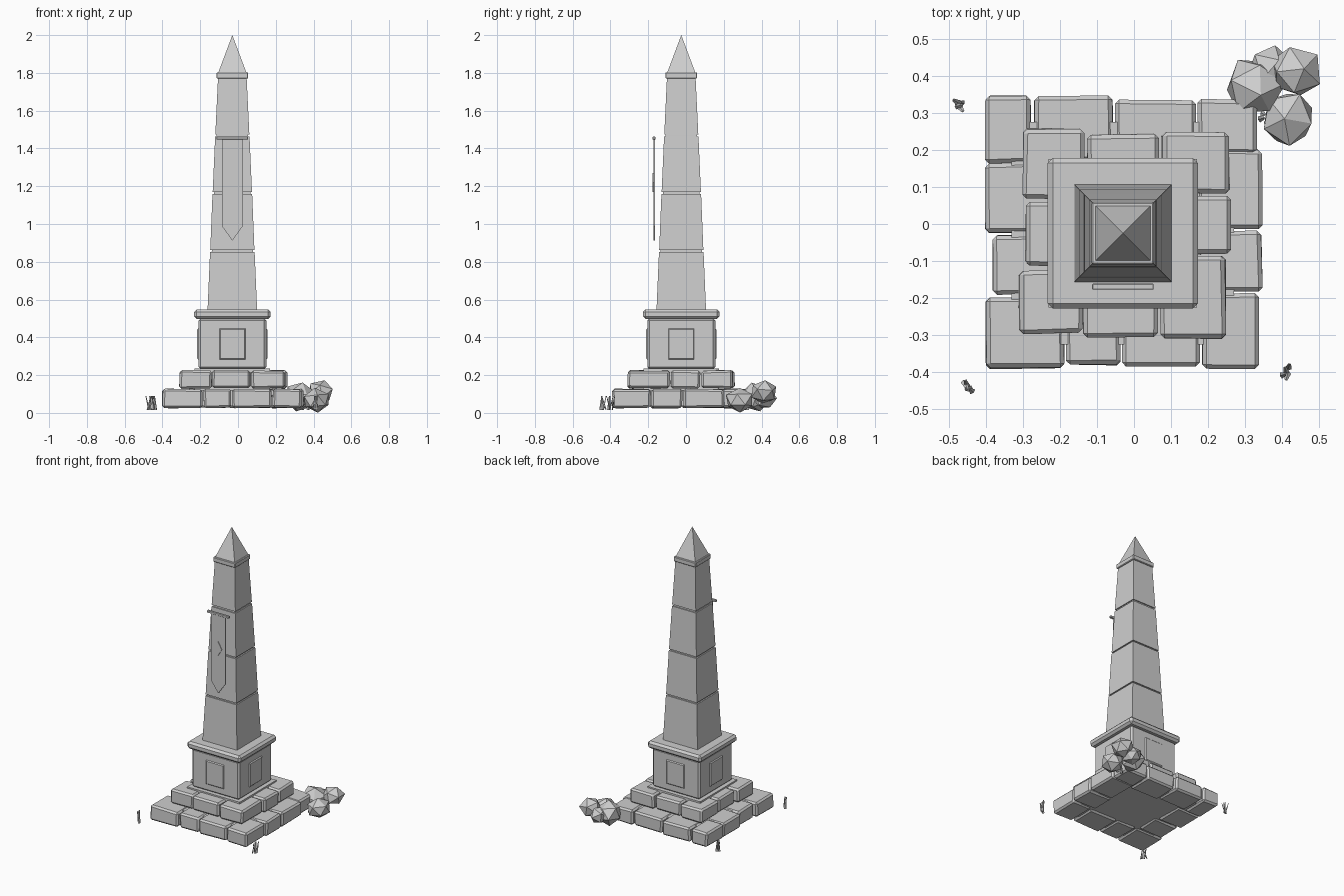
import bpy, bmesh, math, random
from mathutils import Matrix, Vector

if "Cube" in bpy.data.objects:
    bpy.data.objects.remove(bpy.data.objects["Cube"])

random.seed(4)
CX, CY = -0.03, -0.025

stone = bpy.data.materials.new("grey stone")
stone.diffuse_color = (0.62, 0.62, 0.62, 1)
stone.use_nodes = True
stone.node_tree.nodes["Principled BSDF"].inputs["Base Color"].default_value = stone.diffuse_color


def finish(bm, name):
    bmesh.ops.recalc_face_normals(bm, faces=bm.faces)
    mesh = bpy.data.meshes.new(name)
    bm.to_mesh(mesh)
    bm.free()
    mesh.materials.append(stone)
    obj = bpy.data.objects.new(name, mesh)
    bpy.context.collection.objects.link(obj)
    return obj


def block(name, x0, x1, y0, y1, z0, z1, bevel=0.0, jitter=0.0):
    """Box between limits, with chipped corners and chamfered edges."""
    bm = bmesh.new()
    bmesh.ops.create_cube(bm, size=1)
    for v in bm.verts:
        v.co = Vector((x0 if v.co.x < 0 else x1, y0 if v.co.y < 0 else y1,
                       z0 if v.co.z < 0 else z1))
        v.co += Vector([random.uniform(-jitter, jitter) for _ in range(3)])
    if bevel:
        bmesh.ops.bevel(bm, geom=bm.edges[:], offset=bevel, segments=1,
                        affect='EDGES', profile=0.5)
    return finish(bm, name)


def square(name, half, z0, z1, bevel=0.0):
    return block(name, CX - half, CX + half, CY - half, CY + half, z0, z1, bevel)


def taper(name, h0, h1, z0, z1):
    """Square frustum, or a pyramid when the top half-width is zero."""
    bm = bmesh.new()
    r = math.sqrt(2)
    bmesh.ops.create_cone(bm, cap_ends=True, segments=4, radius1=h0 * r,
                          radius2=h1 * r, depth=z1 - z0)
    bmesh.ops.remove_doubles(bm, verts=bm.verts, dist=1e-5)
    bmesh.ops.transform(bm, verts=bm.verts, matrix=Matrix.Translation(
        (CX, CY, (z0 + z1) / 2)) @ Matrix.Rotation(math.pi / 4, 4, 'Z'))
    return finish(bm, name)


def plate(name, outline, y0, y1):
    """Extruded front-facing outline in x and z."""
    bm = bmesh.new()
    face = bm.faces.new([bm.verts.new((x, y0, z)) for x, z in outline])
    new = bmesh.ops.extrude_face_region(bm, geom=[face])["geom"]
    bmesh.ops.translate(bm, vec=(0, y1 - y0, 0),
                        verts=[g for g in new if isinstance(g, bmesh.types.BMVert)])
    return finish(bm, name)


# Lower and upper courses of loose stone blocks: x0, x1, y0, y1
lower = [(-.40, -.28, .165, .345), (-.27, -.058, .17, .345),
         (-.05, .167, .16, .335), (.172, .33, .19, .335),
         (-.40, -.22, -.022, .165), (-.38, -.20, -.19, -.03),
         (-.40, -.19, -.39, -.20), (-.182, -.038, -.38, -.20),
         (-.03, .18, -.385, -.20), (.185, .335, -.39, -.187),
         (.17, .345, -.014, .20), (.16, .345, -.18, -.02)]
upper = [(-.30, -.135, .068, .257), (-.125, .065, .07, .242),
         (.075, .258, .082, .25), (-.293, -.12, -.113, .058),
         (-.31, -.14, -.295, -.125), (-.135, .065, -.307, -.12),
         (.07, .247, -.308, -.087), (.08, .26, -.082, .074)]
for i, b in enumerate(lower):
    block(f"lower_step_block_{i}", *b, .027, .126, .011, .003)
for i, b in enumerate(upper):
    block(f"upper_step_block_{i}", *b, .13, .224, .011, .003)
square("lower_step_core", .30, .036, .12)
square("upper_step_core", .20, .11, .235)

# Pedestal with raised side panels and ledge
square("pedestal", .18, .232, .50, .012)
for i in range(4):
    bm = bmesh.new()
    bmesh.ops.create_cube(bm, size=1)
    for v in bm.verts:
        s = .85 if v.co.y < 0 else 1
        v.co = Vector((v.co.x * .15 * s, v.co.y * .014 - .179, v.co.z * .18 * s))
    bmesh.ops.transform(bm, verts=bm.verts, matrix=Matrix.Translation(
        (CX, CY, .365)) @ Matrix.Rotation(i * math.pi / 2, 4, 'Z'))
    finish(bm, f"pedestal_panel_{i}")
square("ledge", .203, .497, .548, .014)

# Tapering shaft in four segments around a thinner core
segments = [(.131, .118, .548, .852), (.117, .105, .862, 1.159),
            (.104, .091, 1.169, 1.463), (.090, .076, 1.475, 1.77)]
for i, s in enumerate(segments):
    taper(f"shaft_segment_{i}", *s)
taper("shaft_core", .122, .070, .55, 1.77)
square("cap_collar", .084, 1.77, 1.803, .004)
taper("cap_pyramid", .075, 0, 1.80, 2.0)

# Hanging banner with rod and small diamond emblem
plate("banner", [(CX - .056, 1.45), (CX - .056, .99), (CX, .912),
                 (CX + .056, .99), (CX + .056, 1.45)], -.173, -.165)
plate("banner_emblem", [(CX - .03, 1.22), (CX, 1.17), (CX + .03, 1.22),
                        (CX, 1.27)], -.177, -.172)
block("banner_rod", CX - .083, CX + .083, -.177, -.161, 1.447, 1.462, .002)

# Boulders at the back right corner
boulders = [(.325, .37, .085, .085, .078), (.435, .41, .11, .073, .066),
            (.415, .285, .065, .08, .066), (.37, .42, .075, .065, .06)]
for i, (x, y, z, r, h) in enumerate(boulders):
    bm = bmesh.new()
    bmesh.ops.create_icosphere(bm, subdivisions=1, radius=1)
    bmesh.ops.rotate(bm, verts=bm.verts, matrix=Matrix.Rotation(i * 1.3 + .4, 3, (1, .6, .8)))
    for v in bm.verts:
        v.co *= random.uniform(.9, 1.06)
        v.co = Vector((x + v.co.x * r, y + v.co.y * r, max(0, z + v.co.z * h)))
    finish(bm, f"boulder_{i}")

# Grass tufts of thin leaning blades
for i, (x, y) in enumerate([(-.465, .325), (-.44, -.44), (.41, -.40), (.355, .285)]):
    bm = bmesh.new()
    for k in range(4):
        m = (Matrix.Translation((x + random.uniform(-.018, .018),
                                 y + random.uniform(-.018, .018), .053))
             @ Matrix.Rotation(random.uniform(0, 6.28), 4, 'Z')
             @ Matrix.Rotation(random.uniform(.1, .35), 4, 'X')
             @ Matrix.Diagonal((1, .4, 1, 1)))
        bmesh.ops.create_cone(bm, cap_ends=True, segments=4, radius1=.009,
                              radius2=.004, depth=.075, matrix=m)
    finish(bm, f"grass_tuft_{i}")
